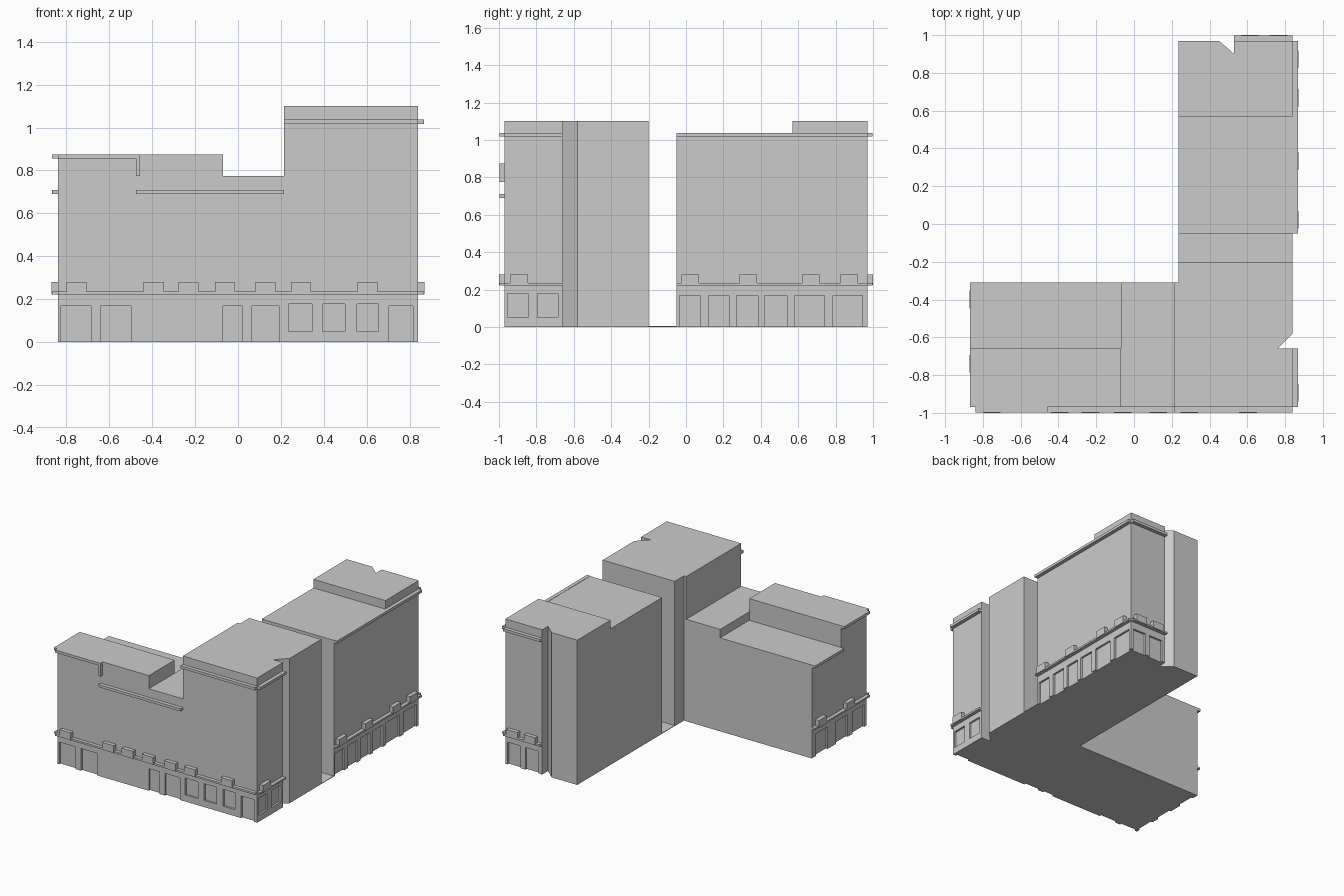
import bpy, bmesh

cube = bpy.data.objects.get("Cube")
if cube:
    bpy.data.objects.remove(cube, do_unlink=True)

stone = bpy.data.materials.new("grey_stone")
stone.use_nodes = True
COLOUR = (0.6, 0.6, 0.6, 1)
stone.diffuse_color = COLOUR
stone.node_tree.nodes["Principled BSDF"].inputs["Base Color"].default_value = COLOUR

# Wall planes: axis the wall faces along, plane position, outward sign
WALLS = {"front": ("y", -0.97, -1), "back": ("y", 0.97, 1),
         "left": ("x", 0.84, 1), "right": ("x", -0.84, -1)}


def prism(bm, outline, z0, z1):
    """Extrude a plan outline from z0 to z1."""
    face = bm.faces.new([bm.verts.new((x, y, z0)) for x, y in outline])
    top = bmesh.ops.extrude_face_region(bm, geom=[face])["geom"]
    for v in top:
        if isinstance(v, bmesh.types.BMVert):
            v.co.z = z1


def rect(x0, x1, y0, y1):
    return [(x0, y0), (x1, y0), (x1, y1), (x0, y1)]


def on_wall(wall, u0, u1, near, far):
    """Plan rectangle along a wall, between two distances outward from it."""
    axis, plane, sign = WALLS[wall]
    a, b = sorted((plane + sign * near, plane + sign * far))
    return rect(u0, u1, a, b) if axis == "y" else rect(a, b, u0, u1)


def make(name, prisms):
    bm = bmesh.new()
    for outline, z0, z1 in prisms:
        prism(bm, outline, z0, z1)
    bmesh.ops.recalc_face_normals(bm, faces=bm.faces)
    mesh = bpy.data.meshes.new(name)
    bm.to_mesh(mesh)
    bm.free()
    mesh.materials.append(stone)
    obj = bpy.data.objects.new(name, mesh)
    bpy.context.collection.objects.link(obj)
    return obj


# Main masses
wing = make("side_wing", [(rect(-0.84, 0.215, -0.97, -0.31), 0, 0.71)])
make("wing_raised_roof", [(rect(-0.84, -0.07, -0.97, -0.66), 0.71, 0.875)])
make("wing_middle_roof", [(rect(-0.07, 0.215, -0.97, -0.31), 0.71, 0.775)])
tower = make("corner_tower", [([
    (0.215, -0.97), (0.84, -0.97), (0.84, -0.66), (0.76, -0.66), (0.84, -0.58),
    (0.84, -0.2), (0.235, -0.2), (0.235, -0.31), (0.215, -0.31)], 0, 1.1)])
rear_notch = [(0.84, 0.97), (0.53, 0.97), (0.53, 0.9), (0.45, 0.97), (0.235, 0.97)]
rear = make("rear_block", [
    ([(0.235, -0.05), (0.84, -0.05)] + rear_notch, 0, 1.035)])
make("rear_raised_roof", [
    ([(0.235, 0.57), (0.84, 0.57)] + rear_notch, 1.035, 1.1)])
make("passage_floor", [(rect(0.235, 0.84, -0.2, -0.05), 0, 0.004)])

# Recessed doors (from the ground) and windows (above a sill)
DOORS = {
    "front": [(-0.825, -0.685), (-0.64, -0.5), (-0.07, 0.02), (0.065, 0.19), (0.705, 0.815)],
    "left": [(-0.035, 0.075), (0.12, 0.23), (0.27, 0.385), (0.42, 0.54), (0.58, 0.74), (0.785, 0.945)],
    "back": [(0.56, 0.67), (0.71, 0.82)],
    "right": [(-0.94, -0.8), (-0.74, -0.6), (-0.5, -0.36)],
}
WINDOWS = {
    "front": [(0.235, 0.345), (0.395, 0.5), (0.555, 0.655)],
    "left": [(-0.955, -0.845), (-0.795, -0.685)],
}
openings = []
for spans, z0, z1 in ((DOORS, -0.02, 0.168), (WINDOWS, 0.05, 0.178)):
    for wall, pairs in spans.items():
        openings += [(on_wall(wall, a, b, -0.015, 0.02), z0, z1) for a, b in pairs]
cutter = make("opening_cutter", openings)
cutter.hide_render = True
for body in (wing, tower, rear):
    mod = body.modifiers.new("openings", "BOOLEAN")
    mod.operation = "DIFFERENCE"
    mod.solver = "EXACT"
    mod.object = cutter
bpy.context.view_layer.update()
graph = bpy.context.evaluated_depsgraph_get()
for body in (wing, tower, rear):
    cut = bpy.data.meshes.new_from_object(body.evaluated_get(graph))
    body.modifiers.clear()
    body.data = cut
bpy.data.objects.remove(cutter, do_unlink=True)

# Ledges above the ground floor
RUNS = [("front", -0.84, 0.84), ("left", -0.97, -0.66), ("left", -0.05, 0.97),
        ("back", 0.53, 0.84), ("right", -0.97, -0.31)]
make("ground_floor_ledge",
     [(on_wall(w, a, b, 0, 0.026), 0.222, 0.236) for w, a, b in RUNS])

# Cornices below the roofs
CORNICES = [
    ("front", -0.84, -0.475, 0.855), ("right", -0.97, -0.66, 0.855),
    ("front", -0.475, 0.215, 0.69), ("right", -0.66, -0.31, 0.69),
    ("front", 0.215, 0.84, 1.017), ("left", -0.97, -0.66, 1.017),
    ("left", -0.05, 0.97, 1.017), ("back", 0.53, 0.84, 1.017)]
make("roof_cornices",
     [(on_wall(w, a, b, 0, 0.028), z, z + 0.02) for w, a, b, z in CORNICES])
make("cornice_end_post", [(on_wall("front", -0.475, -0.458, 0, 0.028), 0.775, 0.875)])

# Box planters sitting along the ledge
PLANTERS = {
    "front": [-0.753, -0.393, -0.23, -0.06, 0.128, 0.293, 0.603],
    "left": [-0.893, 0.022, 0.333, 0.667, 0.872],
    "back": [0.615, 0.765],
    "right": [-0.4, -0.74],
}
make("ledge_planters",
     [(on_wall(w, c - 0.047, c + 0.047, 0, 0.03), 0.224, 0.28)
      for w, centres in PLANTERS.items() for c in centres])
